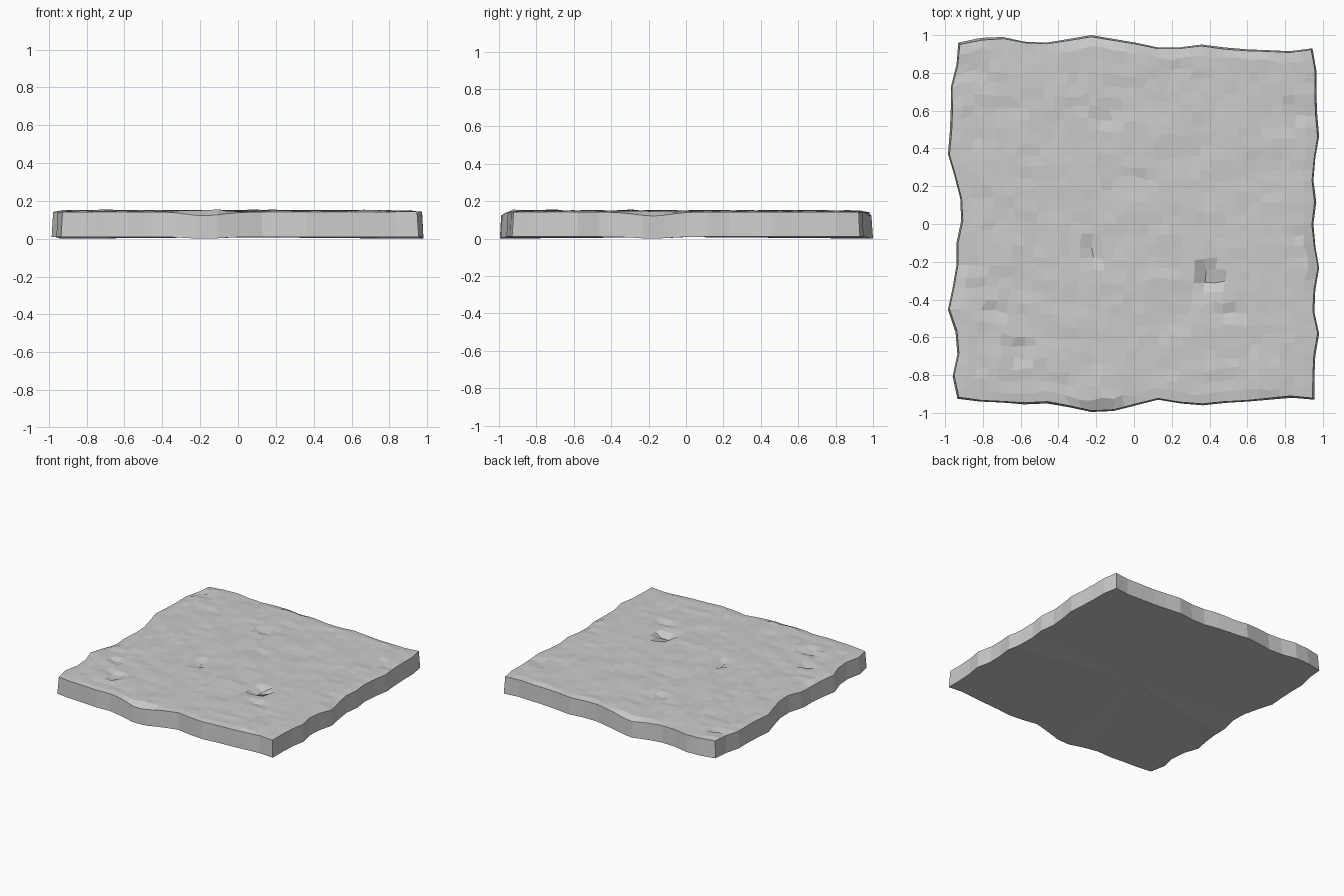
import bpy, bmesh, math, random
from mathutils import noise, Vector

if "Cube" in bpy.data.objects:
    bpy.data.objects.remove(bpy.data.objects["Cube"])

random.seed(4)
N = 32

# Wavy outline of each side, 17 evenly spaced samples
BACK = [.96, .985, .99, .965, .96, .98, 1, .98, .96, .935, .935, .95, .935, .925, .92, .915, .93]
FRONT = [-.925, -.94, -.945, -.955, -.95, -.97, -.995, -.99, -.96, -.93, -.95, -.96, -.947, -.94, -.93, -.92, -.93]
LEFT = [-.935, -.96, -.935, -.945, -.985, -.96, -.94, -.94, -.915, -.92, -.95, -.985, -.975, -.97, -.97, -.94, -.93]
RIGHT = [.955, .955, .96, .98, .955, .96, .98, .96, .95, .965, .95, .96, .98, .97, .965, .965, .945]
# Chips in the top: x, y, depth, radius
CHIPS = [(-.75, -.46, .02, .06), (-.22, -.17, .02, .05), (.4, -.29, .035, .05),
         (.52, -.46, .015, .05), (-.6, -.68, .012, .07), (-.16, .57, .012, .06),
         (.06, .24, .012, .05), (.88, .58, .012, .06), (-.87, .82, .01, .06)]


def sample(side, t):
    f = min(max(t, 0), 1) * 16
    i = min(int(f), 15)
    return side[i] + (side[i + 1] - side[i]) * (f - i)


def place(u, v):
    l, r, f, b = sample(LEFT, v), sample(RIGHT, v), sample(FRONT, u), sample(BACK, u)
    return l + (r - l) * u, f + (b - f) * v


def top_point(i, j):
    u, v = i / N, j / N
    x, y = place(u, v)
    if 0 < i < N and 0 < j < N:
        x += random.uniform(-.012, .012)
        y += random.uniform(-.012, .012)
        z = .148 + .006 * noise.noise(Vector((x * 5, y * 5, 3))) + random.uniform(-.0035, .0035)
        for cx, cy, d, r in CHIPS:
            if math.hypot(x - cx, y - cy) < r:
                z -= d
    else:
        # worn rim: slightly inset and dipping midway along each side
        k = .992 + .006 * noise.noise(Vector((x * 3, y * 3, 0)))
        x, y = x * k, y * k
        t = x if j in (0, N) else y
        z = .142 + .003 * noise.noise(Vector((x * 4, y * 4, 7))) - .02 * math.exp(-((t + .18) / .13) ** 2)
    return x, y, z


bm = bmesh.new()
top = [[bm.verts.new(top_point(i, j)) for j in range(N + 1)] for i in range(N + 1)]
for i in range(N):
    for j in range(N):
        bm.faces.new((top[i][j], top[i + 1][j], top[i + 1][j + 1], top[i][j + 1]))

# Side walls and flat underside
ring = ([(i, 0) for i in range(N)] + [(N, j) for j in range(N)]
        + [(i, N) for i in range(N, 0, -1)] + [(0, j) for j in range(N, 0, -1)])
low = []
for i, j in ring:
    x, y = place(i / N, j / N)
    t = x if j in (0, N) else y
    low.append(bm.verts.new((x, y, .01 - .01 * math.exp(-((t + .18) / .13) ** 2))))
for k, (i, j) in enumerate(ring):
    n = (k + 1) % len(ring)
    a, b = ring[n]
    bm.faces.new((low[k], low[n], top[a][b], top[i][j]))
centre = bm.verts.new((0, 0, .008))
for k in range(len(low)):
    bm.faces.new((low[(k + 1) % len(low)], low[k], centre))
bmesh.ops.recalc_face_normals(bm, faces=bm.faces)

mesh = bpy.data.meshes.new("stone_slab")
bm.to_mesh(mesh)
bm.free()
slab = bpy.data.objects.new("stone_slab", mesh)
bpy.context.collection.objects.link(slab)
